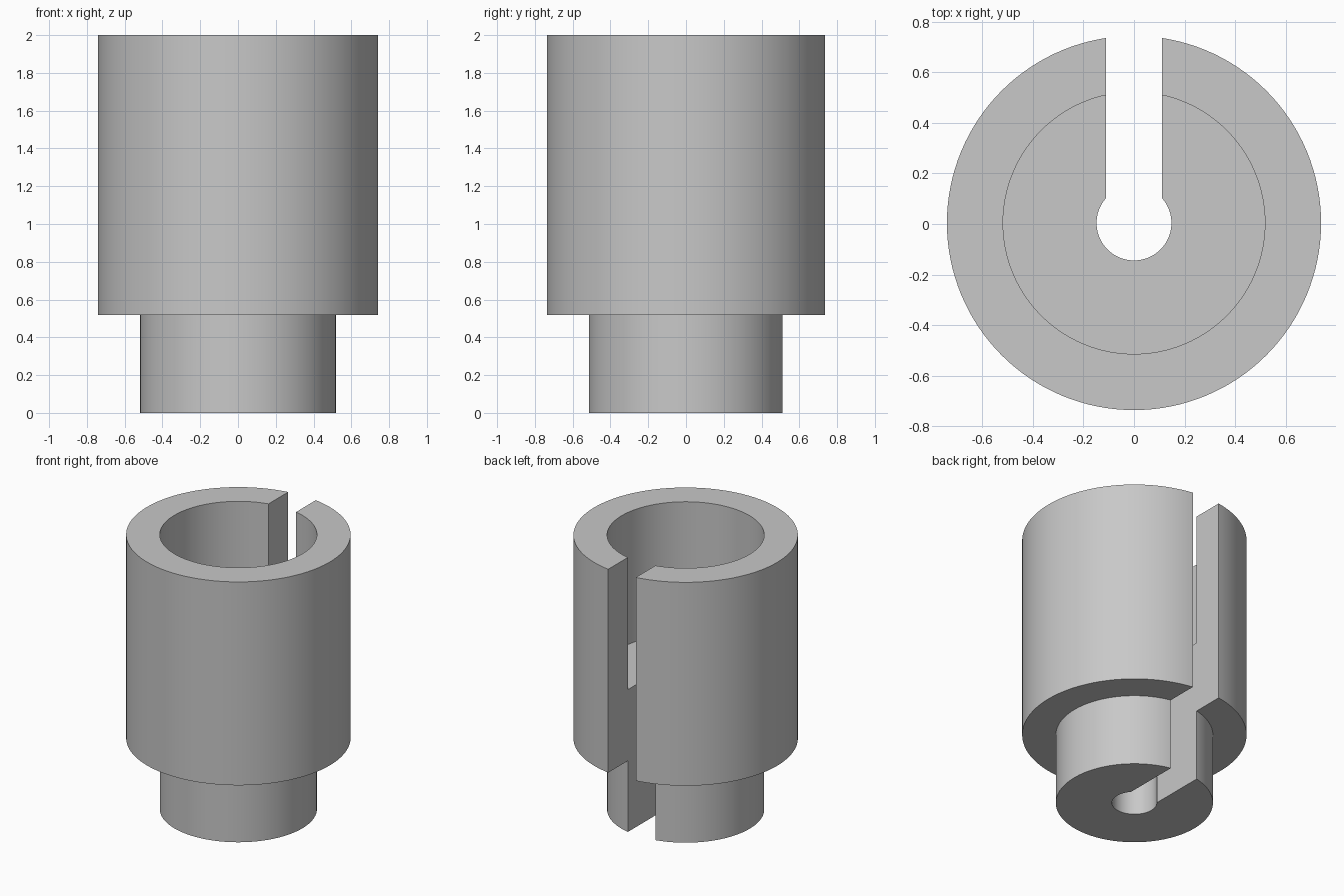
import bpy, bmesh, math
from mathutils import Matrix, Vector

cube = bpy.data.objects.get("Cube")
if cube:
    bpy.data.objects.remove(cube, do_unlink=True)

U = 2 / 27                      # design unit: the whole sleeve is 27 units tall
SEGMENTS = 128
CENTRE_Y = 0.004                # the slot trims the back, shifting the centre a little

grey = bpy.data.materials.new("plain grey")
grey.use_nodes = True
colour = (0.58, 0.58, 0.58, 1)
grey.diffuse_color = colour
grey.node_tree.nodes["Principled BSDF"].inputs["Base Color"].default_value = colour


def make_object(name, bm):
    bmesh.ops.recalc_face_normals(bm, faces=bm.faces)
    mesh = bpy.data.meshes.new(name)
    bm.to_mesh(mesh)
    bm.free()
    mesh.materials.append(grey)
    obj = bpy.data.objects.new(name, mesh)
    bpy.context.collection.objects.link(obj)
    return obj


def lathe(name, profile):
    """Spin a closed (radius, height) outline around the z axis."""
    bm = bmesh.new()
    verts = [bm.verts.new((r * U, 0, z * U)) for r, z in profile]
    edges = [bm.edges.new((a, b)) for a, b in zip(verts, verts[1:] + verts[:1])]
    bmesh.ops.spin(bm, geom=verts + edges, cent=(0, 0, 0), axis=(0, 0, 1),
                   angle=math.tau, steps=SEGMENTS, use_merge=True)
    bmesh.ops.remove_doubles(bm, verts=bm.verts, dist=1e-5)
    return make_object(name, bm)


# Stepped sleeve: narrow foot, wide barrel, small through hole, deep top bore
sleeve = lathe("slotted_sleeve", [(2, 0), (7, 0), (7, 7), (10, 7),
                                  (10, 27), (7, 27), (7, 14), (2, 14)])

# Slot cutter: from the centre hole out through the back, full height
bm = bmesh.new()
bmesh.ops.create_cube(bm, size=1, matrix=Matrix.Translation(Vector((0, 6 * U, 1)))
                      @ Matrix.Diagonal((3 * U, 12 * U, 3, 1)))
cutter = make_object("slot_cutter", bm)
cutter.hide_render = True

cut = sleeve.modifiers.new("slot", "BOOLEAN")
cut.operation = "DIFFERENCE"
cut.solver = "EXACT"
cut.object = cutter

bpy.ops.object.select_all(action="DESELECT")
bpy.context.view_layer.objects.active = sleeve
sleeve.select_set(True)
bpy.ops.object.modifier_apply(modifier=cut.name)
bpy.data.objects.remove(cutter, do_unlink=True)

# Smooth round walls, crisp rims and slot edges
sleeve.data.transform(Matrix.Translation((0, CENTRE_Y, 0)))
bpy.ops.object.shade_smooth_by_angle(angle=math.radians(30))
